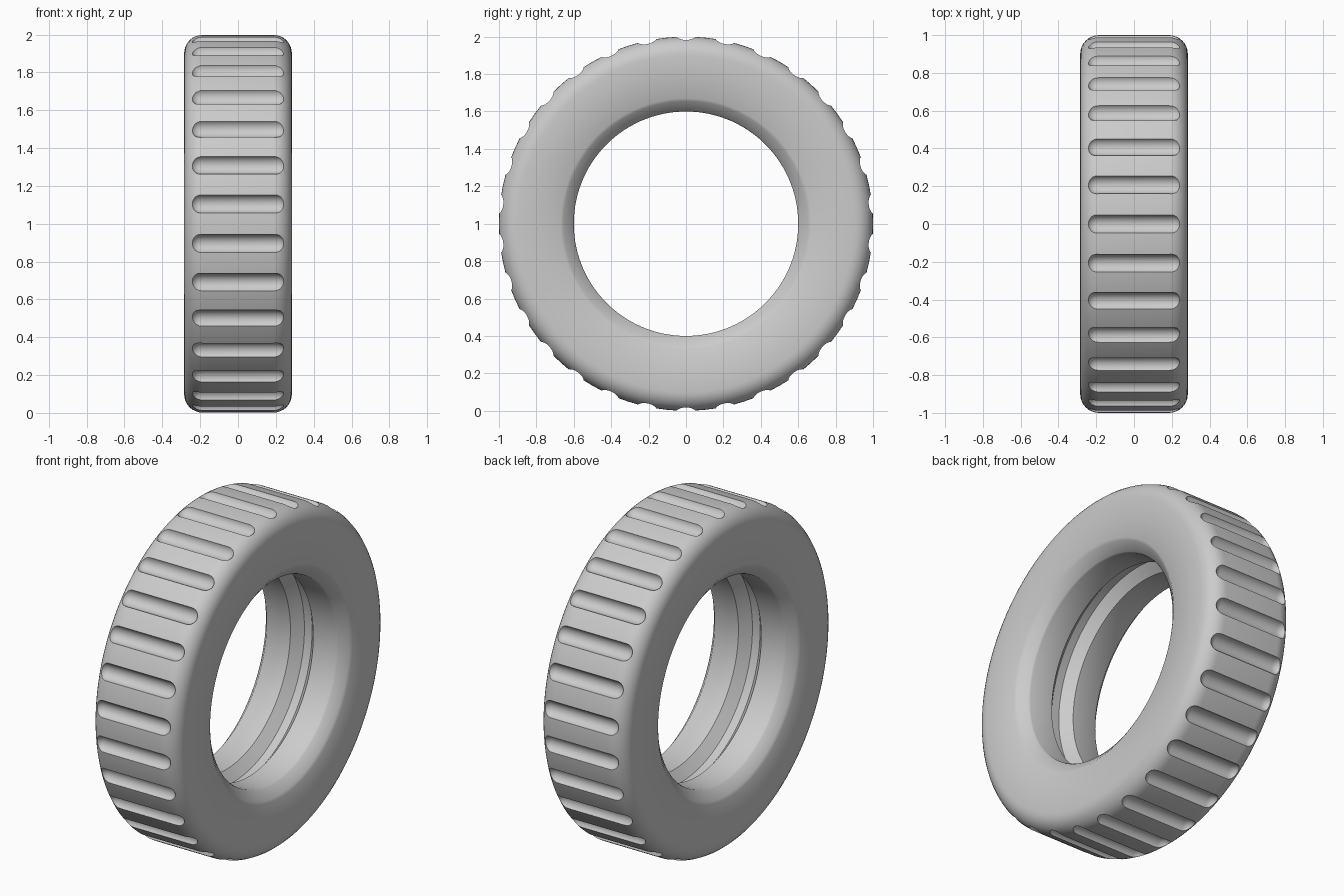
import bpy, bmesh, math
from mathutils import Matrix, Vector

cube = bpy.data.objects.get("Cube")
if cube:
    bpy.data.objects.remove(cube, do_unlink=True)

CENTRE = Vector((0, 0, 1))
GROOVES = 30

rubber = bpy.data.materials.new("light_grey_rubber")
rubber.use_nodes = True
rubber.diffuse_color = (0.6, 0.6, 0.6, 1)
rubber.node_tree.nodes["Principled BSDF"].inputs["Base Color"].default_value = (0.6, 0.6, 0.6, 1)


def make_object(name, bm):
    mesh = bpy.data.meshes.new(name)
    bmesh.ops.recalc_face_normals(bm, faces=bm.faces)
    bm.to_mesh(mesh)
    bm.free()
    mesh.materials.append(rubber)
    obj = bpy.data.objects.new(name, mesh)
    bpy.context.collection.objects.link(obj)
    return obj


def spin_profile(bm, points, steps):
    """Turn a closed (x, radius) outline around the axle."""
    rings = []
    for i in range(steps):
        turn = Matrix.Rotation(math.tau * i / steps, 4, 'X')
        rings.append([bm.verts.new(CENTRE + turn @ Vector((x, 0, r))) for x, r in points])
    n = len(points)
    for i in range(steps):
        a, b = rings[i], rings[(i + 1) % steps]
        for j in range(n):
            k = (j + 1) % n
            bm.faces.new((a[j], a[k], b[k], b[j]))


# Tyre section, one half: channel in the bore, lip, flat wall, rounded shoulder
half = [(0.025, 0.66), (0.075, 0.6), (0.225, 0.6), (0.235, 0.605), (0.275, 0.655), (0.285, 0.67)]
for i in range(9):
    a = math.radians(90 * i / 8)
    half.append((0.185 + 0.1 * math.cos(a), 0.9 + 0.1 * math.sin(a)))
outline = half + [(-x, r) for x, r in reversed(half)]

bm = bmesh.new()
spin_profile(bm, outline, 120)
tyre = make_object("tyre", bm)

# Round-ended cutters for the tread grooves
bm = bmesh.new()
for i in range(GROOVES):
    turn = Matrix.Translation(CENTRE) @ Matrix.Rotation(math.tau * i / GROOVES, 4, 'X')
    place = turn @ Matrix.Translation((0, 0, 1.01)) @ Matrix.Rotation(math.pi / 2, 4, 'Y')
    ball = bmesh.ops.create_uvsphere(bm, u_segments=24, v_segments=12, radius=0.05)["verts"]
    # Stretch the ball into a capsule by opening it at its equator
    equator = [v for v in ball if abs(v.co.z) < 0.001]
    for v in ball:
        if v not in equator:
            v.co.z += math.copysign(0.2, v.co.z)
    upper_faces = {f for v in ball if v.co.z > 0.1 for f in v.link_faces}
    seam = [e for e in {e for v in equator for e in v.link_edges} if all(v in equator for v in e.verts)]
    bmesh.ops.split_edges(bm, edges=seam)
    lower_verts = {v for f in bm.faces for v in f.verts if abs(v.co.z) < 0.001 and abs(v.co.x) < 0.06}
    upper_rim = {v for f in upper_faces for v in f.verts if v in lower_verts}
    for v in lower_verts:
        v.co.z = 0.2 if v in upper_rim else -0.2
    rims = [e for e in bm.edges if e.is_boundary]
    bmesh.ops.bridge_loops(bm, edges=rims)
    island = {v for f in upper_faces for v in f.verts}
    stack = list(island)
    while stack:
        for e in stack.pop().link_edges:
            for v in e.verts:
                if v not in island:
                    island.add(v)
                    stack.append(v)
    bmesh.ops.transform(bm, matrix=place, verts=list(island))
cutter = make_object("groove_cutter", bm)
cutter.hide_render = True

# Cut the grooves and keep only the finished tyre
cut = tyre.modifiers.new("tread_grooves", 'BOOLEAN')
cut.object = cutter
cut.operation = 'DIFFERENCE'
cut.solver = 'EXACT'
bpy.ops.object.select_all(action='DESELECT')
tyre.select_set(True)
bpy.context.view_layer.objects.active = tyre
bpy.ops.object.modifier_apply(modifier=cut.name)
bpy.data.objects.remove(cutter, do_unlink=True)
bpy.ops.object.shade_smooth_by_angle(angle=math.radians(35))
